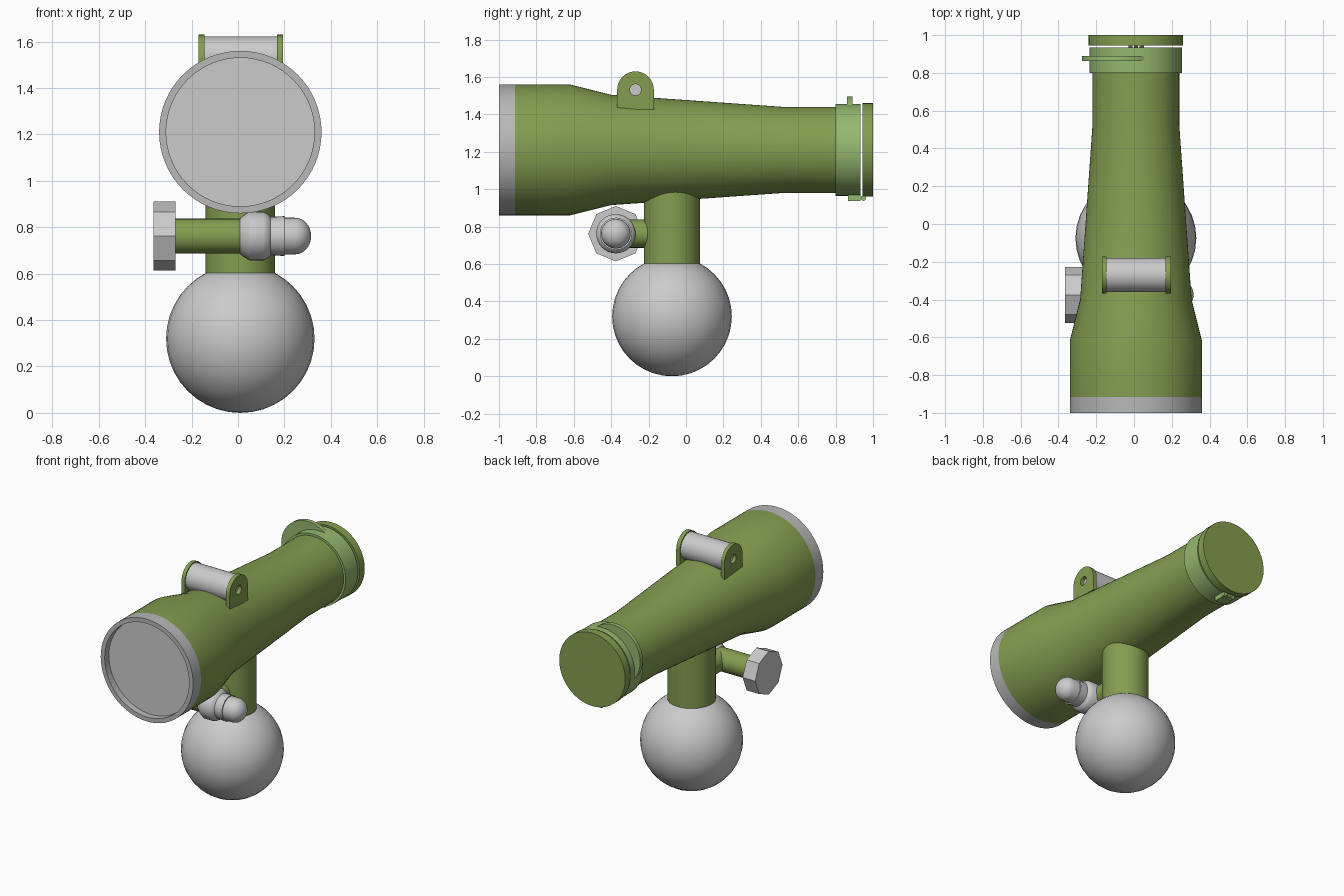
import bpy, bmesh
from math import pi, cos, sin, radians

if "Cube" in bpy.data.objects:
    bpy.data.objects.remove(bpy.data.objects["Cube"])

CX, CZ = 0.01, 1.21          # axis of the main tube


def material(name, rgb):
    m = bpy.data.materials.new(name)
    m.diffuse_color = (*rgb, 1)
    m.use_nodes = True
    m.node_tree.nodes["Principled BSDF"].inputs["Base Color"].default_value = m.diffuse_color
    return m


GREEN = material("olive", (0.23, 0.34, 0.08))
LIGHT = material("light_green", (0.30, 0.48, 0.16))
DARK_GREY = material("dark_grey", (0.48, 0.48, 0.48))


def finish(name, bm, mat):
    bmesh.ops.recalc_face_normals(bm, faces=bm.faces)
    me = bpy.data.meshes.new(name)
    bm.to_mesh(me)
    bm.free()
    ob = bpy.data.objects.new(name, me)
    bpy.context.collection.objects.link(ob)
    if mat:
        me.materials.append(mat)
    return ob


def lathe(name, axis, centre, profile, mat=None, sides=48):
    """Spin (distance along axis, radius) points; open ends are capped."""
    bm = bmesh.new()
    rings = []
    for t, r in profile:
        ring = []
        for i in range(sides):
            a = 2 * pi * i / sides
            u, v = r * cos(a), r * sin(a)
            p = {"X": (t, u, v), "Y": (u, t, v), "Z": (u, v, t)}[axis]
            ring.append(bm.verts.new([p[k] + centre[k] for k in range(3)]))
        rings.append(ring)
    for a, b in zip(rings, rings[1:]):
        for i in range(sides):
            j = (i + 1) % sides
            bm.faces.new((a[i], a[j], b[j], b[i]))
    bm.faces.new(rings[0])
    bm.faces.new(rings[-1])
    return finish(name, bm, mat)


def box(name, lo, hi, mat=None):
    bm = bmesh.new()
    bmesh.ops.create_cube(bm, size=1)
    for v in bm.verts:
        v.co = [(lo[k] + hi[k]) / 2 + v.co[k] * (hi[k] - lo[k]) for k in range(3)]
    return finish(name, bm, mat)


def lug(name, x0, x1, y, z, r, hole, bottom, mat):
    """Upright plate with a round top and a drilled hole."""
    n = 32
    outer = [(y - r, bottom)] + [(y - r * cos(pi * i / 16), z + r * sin(pi * i / 16))
                                 for i in range(17)] + [(y + r, bottom)]
    inner = [(y + hole * cos(2 * pi * i / n), z + hole * sin(2 * pi * i / n)) for i in range(n)]
    bm = bmesh.new()
    edges = []
    for loop in (outer, inner):
        vs = [bm.verts.new((x0, p, q)) for p, q in loop]
        edges += [bm.edges.new((vs[i - 1], vs[i])) for i in range(len(vs))]
    bmesh.ops.triangle_fill(bm, edges=edges, use_beauty=True)
    ext = bmesh.ops.extrude_face_region(bm, geom=bm.faces[:], use_keep_orig=True)
    for g in ext["geom"]:
        if isinstance(g, bmesh.types.BMVert):
            g.co.x = x1
    return finish(name, bm, mat)


# Main tube with grey front rim and recessed lens
tube = (CX, 0, CZ)
lathe("tube_body", "Y", tube, [(-0.915, 0.35), (-0.62, 0.35), (-0.40, 0.295),
                               (0.52, 0.23), (0.82, 0.23)], GREEN, 64)
lathe("front_rim", "Y", tube, [(-0.915, 0.35), (-1, 0.35), (-1, 0.32), (-0.95, 0.32)], DARK_GREY, 64)
lathe("front_lens", "Y", tube, [(-0.93, 0.319), (-0.955, 0.319)], None, 64)

# Rear collar with crescent fin, hinge and end cap
lathe("rear_collar", "Y", tube, [(0.80, 0.245), (0.934, 0.245)], LIGHT, 64)
lathe("collar_fin", "Y", (CX - 0.085, 0, CZ + 0.085), [(0.862, 0.201), (0.89, 0.201)], LIGHT, 64)
lathe("end_cap", "Y", tube, [(0.945, 0.25), (1.0, 0.25)], GREEN, 64)
box("hinge_tab", (-0.03, 0.865, 0.937), (0.05, 0.934, 0.98), LIGHT)
for i in range(3):
    x = -0.03 + i * 0.03
    lathe(f"hinge_knuckle_{i + 1}", "X", (0, 0.948, 0.952),
          [(x, 0.014), (x + 0.022, 0.014)], LIGHT if i % 2 == 0 else GREEN, 16)

# Roller held between two lugs on top
for side, x0, x1 in (("left", -0.17, -0.145), ("right", 0.167, 0.195)):
    lug(side + "_lug", x0, x1, -0.27, 1.532, 0.098, 0.03, 1.425, GREEN)
lathe("top_roller", "X", (0, -0.27, 1.532), [(-0.146, 0.09), (0.168, 0.09)])

# Neck and ball base
lathe("neck", "Z", (CX, -0.075, 0), [(0.55, 0.15), (1.05, 0.15)], GREEN)
bm = bmesh.new()
bmesh.ops.create_uvsphere(bm, u_segments=32, v_segments=20, radius=0.32)
bmesh.ops.translate(bm, verts=bm.verts, vec=(CX, -0.075, 0.32))
finish("ball_base", bm, None)

# Side clamp: connector, rod, octagonal knob and domed nut
clamp = (0, -0.375, 0.762)
lathe("clamp_connector", "Y", (CX, 0, 0.762), [(-0.375, 0.075), (-0.15, 0.075)], GREEN, 32)
lathe("clamp_rod", "X", clamp, [(-0.275, 0.075), (0.03, 0.075)], GREEN, 32)
lathe("clamp_knob", "X", clamp, [(-0.365, 0.148), (-0.27, 0.148)], None, 8)
lathe("clamp_collar", "X", clamp, [(0.008, 0.076), (0.025, 0.09), (0.05, 0.105), (0.11, 0.105),
                                   (0.13, 0.095), (0.14, 0.082), (0.2, 0.086)], None, 32)
dome = [(0.245 + 0.07 * sin(pi / 2 * i / 8), 0.078 * cos(pi / 2 * i / 8) + 0.001) for i in range(9)]
lathe("clamp_dome", "X", clamp, [(0.18, 0.079)] + dome, None, 32)

# Smooth shading with sharp edges kept
bpy.ops.object.select_all(action="SELECT")
bpy.context.view_layer.objects.active = bpy.data.objects["tube_body"]
bpy.ops.object.shade_smooth_by_angle(angle=radians(30))
